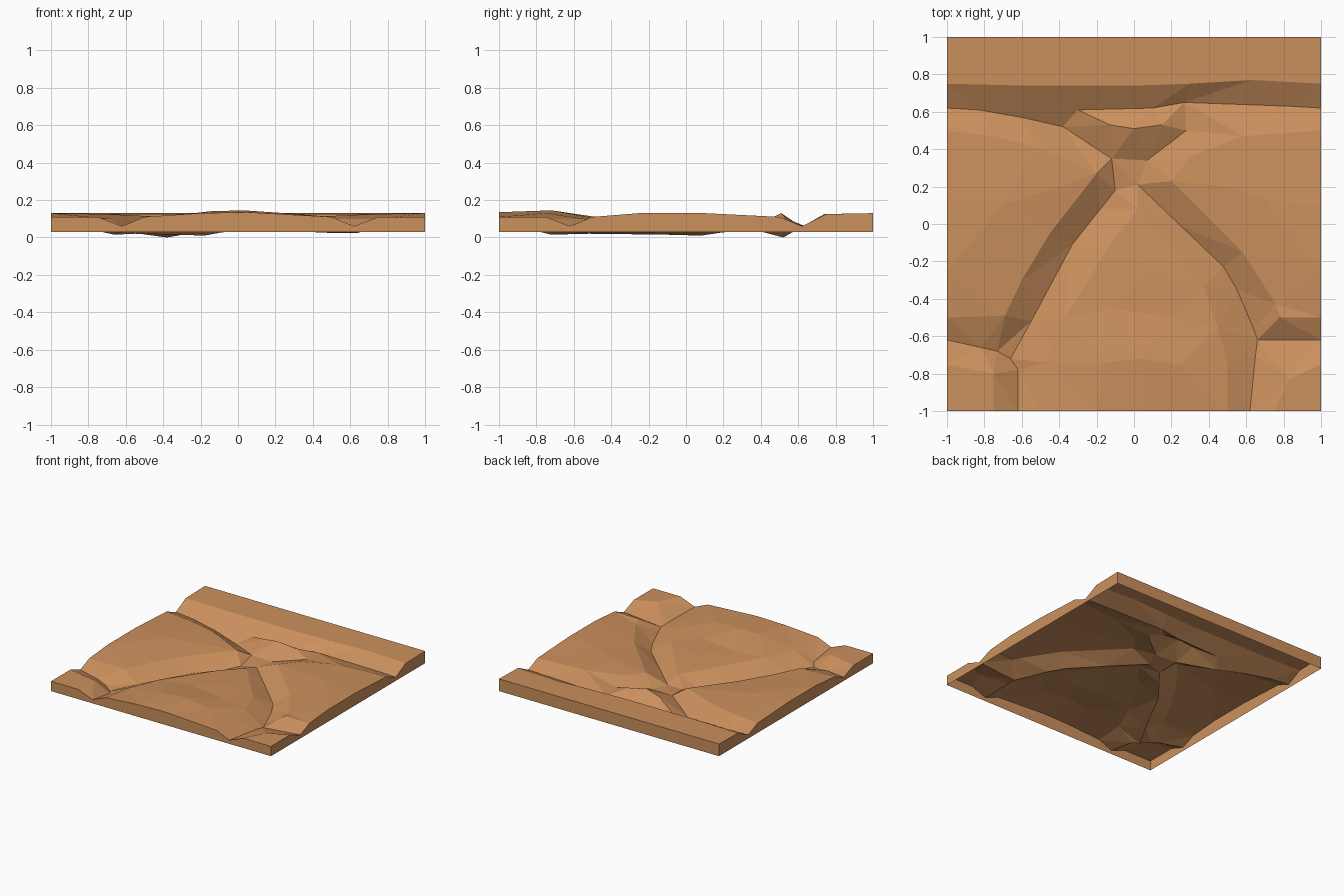
import bpy
import bmesh
from mathutils import Vector
from mathutils.geometry import delaunay_2d_cdt

default_cube = bpy.data.objects.get("Cube")
if default_cube:
    bpy.data.objects.remove(default_cube, do_unlink=True)

UNIT = 0.01          # all terrain points are written in hundredths
SKIRT_BOTTOM = 0.03  # height of the lower edge of the side walls


def make_material(name, colour):
    material = bpy.data.materials.new(name)
    material.use_nodes = True
    material.diffuse_color = colour
    shader = material.node_tree.nodes["Principled BSDF"]
    shader.inputs["Base Color"].default_value = colour
    shader.inputs["Roughness"].default_value = 1.0
    return material


# Edge profiles: position along the edge, height
side_profile = [(-100, 11), (-75, 11), (-62, 6), (-50, 11), (-25, 13),
                (10, 13), (50, 11), (62, 6), (75, 12.5), (100, 13)]
front_profile = [(-100, 11), (-75, 11), (-62, 6), (-50, 11), (-20, 13),
                 (5, 13.5), (50, 11), (62, 6), (75, 11), (100, 11)]

left_edge = [(-100, y, z) for y, z in side_profile]
right_edge = [(100, y, z) for y, z in side_profile]
front_edge = [(x, -100, z) for x, z in front_profile]
back_edge = [(x, 100, 13) for x in (-100, 0, 100)]

# Canyon floors
north_floor = [(-100, 62, 6), (-83, 61, 5), (-60, 57, 3), (-38, 52, 0),
               (-30, 61, 5), (10, 62, 5.5), (27, 65, 5.5), (83, 63, 6), (100, 62, 6)]
west_floor = [(-100, -62, 6), (-82, -66, 5), (-73, -68, 3), (-66, -72, 1.5),
              (-55, -52, 2), (-33, -11, 1.5), (-18, 8, 1), (-10, 18, 2.5)]
southwest_floor = [(-66, -72, 1.5), (-62, -78, 3), (-62, -100, 6)]
east_floor = [(2, 21, 4), (25, -1, 3.5), (48, -23, 2.5), (55, -35, 2.5),
              (64, -56, 2.5), (66, -62, 3), (65, -70, 4), (62, -100, 6)]
southeast_floor = [(66, -62, 3), (100, -62, 6)]
junction_floor = [(-38, 52, 0), (-12, 35, 4.5), (-10, 18, 2.5), (2, 21, 4),
                  (7, 34, 4.5), (28, 50, 6), (27, 65, 5.5)]
junction_step = [(-12, 35, 4.5), (7, 34, 4.5)]

# Canyon rims
north_rim = [(-100, 75, 12.5), (-60, 74, 12.5), (0, 74, 12.5),
             (30, 75, 12.5), (63, 77, 12.5), (100, 75, 12.5)]
west_rim = [(-100, 50, 11), (-75, 47, 11), (-52, 41, 11), (-20, 27, 9.5),
            (-45, -5, 10), (-60, -30, 10), (-69, -49, 10), (-100, -50, 11)]
east_rim = [(100, 50, 11), (58, 47, 11), (30, 36, 10), (20, 23, 10),
            (58, -15, 10), (76, -43, 10), (78, -50, 11), (100, -50, 11)]
central_rim = [(-50, -100, 11), (-47, -74, 10), (-37, -50, 10), (-12, -10, 9),
               (2, 8, 8), (37, -33, 9), (45, -55, 10), (50, -75, 10), (50, -100, 11)]
southwest_rim = [(-75, -100, 11), (-75, -80, 11), (-100, -75, 11)]
southeast_rim = [(75, -100, 11), (83, -83, 11), (100, -75, 11)]

# High ground
islet_ridge = [(-13, 53, 10.5), (0, 51, 13), (15, 53, 10.5)]
central_ridge = [(-15, -74, 14), (3, -72, 14.5), (25, -75, 13)]
central_saddle = [(-12, -45, 10.5), (20, -50, 10.5), (10, -25, 10)]
west_hill = [(-70, 10, 12.5), (-40, 20, 11)]
east_hill = [(72, 12, 12.5), (50, 20, 11.5)]

paths = [left_edge, right_edge, front_edge, back_edge,
         north_floor, west_floor, southwest_floor, east_floor, southeast_floor,
         junction_floor, junction_step,
         north_rim, west_rim, east_rim, central_rim, southwest_rim, southeast_rim,
         islet_ridge, central_ridge, central_saddle, west_hill, east_hill]


def build_terrain(name, paths, material):
    # Collect shared points and the crease lines that join them
    heights, creases = {}, []
    for path in paths:
        for x, y, z in path:
            heights.setdefault((x, y), z)
        keys = [(x, y) for x, y, z in path]
        creases += list(zip(keys, keys[1:]))
    points = list(heights)
    index = {point: i for i, point in enumerate(points)}
    lines = [(index[a], index[b]) for a, b in creases]
    flat = [Vector(point) for point in points]
    verts, _, faces, origins, _, _ = delaunay_2d_cdt(flat, lines, [], 0, 0.001)

    def height(place, origin):
        if origin:
            return heights[points[origin[0]]]
        near = sorted(points, key=lambda p: (Vector(p) - place).length)[:2]
        return sum(heights[p] for p in near) / len(near)

    bm = bmesh.new()
    surface = [bm.verts.new((v.x * UNIT, v.y * UNIT, height(v, o) * UNIT))
               for v, o in zip(verts, origins)]
    for face in faces:
        bm.faces.new([surface[i] for i in face])

    # Side walls hang from the border; the underside stays open
    border = [edge for edge in bm.edges if edge.is_boundary]
    walls = bmesh.ops.extrude_edge_only(bm, edges=border)
    for item in walls["geom"]:
        if isinstance(item, bmesh.types.BMVert):
            item.co.z = SKIRT_BOTTOM
    bmesh.ops.recalc_face_normals(bm, faces=bm.faces[:])
    bm.normal_update()
    if sum(face.normal.z * face.calc_area() for face in bm.faces) < 0:
        bmesh.ops.reverse_faces(bm, faces=bm.faces[:])

    mesh = bpy.data.meshes.new(name)
    bm.to_mesh(mesh)
    bm.free()
    mesh.materials.append(material)
    terrain = bpy.data.objects.new(name, mesh)
    bpy.context.collection.objects.link(terrain)
    return terrain


sandstone = make_material("sandstone", (0.60, 0.28, 0.11, 1.0))
build_terrain("canyon_terrain", paths, sandstone)
